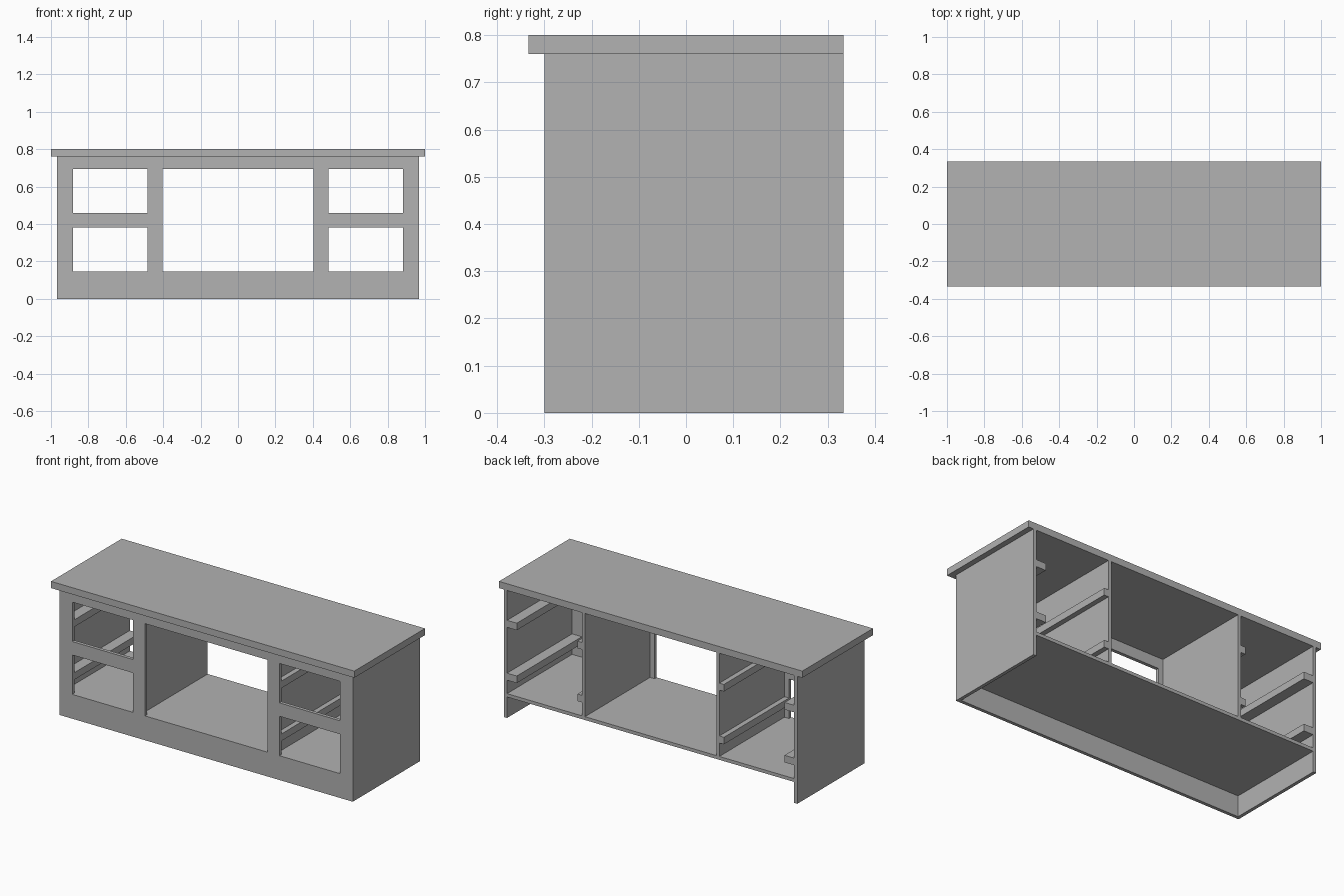
import bpy, bmesh

if "Cube" in bpy.data.objects:
    bpy.data.objects.remove(bpy.data.objects["Cube"])

# One plain grey for the whole desk
grey = bpy.data.materials.new("plain_grey")
grey.diffuse_color = (0.445, 0.445, 0.445, 1)
grey.use_nodes = True
grey.node_tree.nodes["Principled BSDF"].inputs["Base Color"].default_value = grey.diffuse_color

T = 0.02                       # board thickness
FRONT, BACK = -0.30, 0.333     # body depth
SIDE, TOP = 0.967, 0.76        # body half width and height
INNER_FRONT = FRONT + T


def finish(name, bm):
    bmesh.ops.recalc_face_normals(bm, faces=bm.faces)
    mesh = bpy.data.meshes.new(name)
    bm.to_mesh(mesh)
    bm.free()
    mesh.materials.append(grey)
    obj = bpy.data.objects.new(name, mesh)
    bpy.context.collection.objects.link(obj)
    return obj


def box(name, x, y, z):
    """Box from (low, high) ranges on each axis."""
    bm = bmesh.new()
    bmesh.ops.create_cube(bm, size=1)
    for v in bm.verts:
        v.co = [r[0] if c < 0 else r[1] for c, r in zip(v.co, (x, y, z))]
    return finish(name, bm)


# Table top, overhanging the front and sides
box("table_top", (-1, 1), (-0.333, BACK), (TOP, 0.80))

# Front frame: a grid of cells with the drawer and knee openings left out
xs = [-SIDE, -0.883, -0.483, -0.403, 0.403, 0.483, 0.883, SIDE]
zs = [0, 0.145, 0.38, 0.46, 0.695, TOP]
openings = {(1, 1), (1, 3), (5, 1), (5, 3), (3, 1), (3, 2), (3, 3)}
bm = bmesh.new()
grid = [[bm.verts.new((x, FRONT, z)) for z in zs] for x in xs]
for i in range(len(xs) - 1):
    for j in range(len(zs) - 1):
        if (i, j) not in openings:
            bm.faces.new((grid[i][j], grid[i + 1][j],
                          grid[i + 1][j + 1], grid[i][j + 1]))
ext = bmesh.ops.extrude_face_region(bm, geom=bm.faces[:], use_keep_orig=True)
for v in ext["geom"]:
    if isinstance(v, bmesh.types.BMVert):
        v.co.y = INNER_FRONT
finish("front_frame", bm)

# Floor board
box("floor_board", (-SIDE + T, SIDE - T), (INNER_FRONT, BACK), (0.125, 0.145))

# Mirrored boards and drawer runners
for s, side in ((-1, "left"), (1, "right")):
    def span(a, b):
        return tuple(sorted((s * a, s * b)))

    depth = (INNER_FRONT, BACK)
    box(f"{side}_side_panel", span(SIDE - T, SIDE), depth, (0, TOP))
    box(f"{side}_divider", span(0.433, 0.453), depth, (0.145, TOP))
    for level, z in (("lower", 0.225), ("upper", 0.54)):
        box(f"{side}_{level}_outer_runner", span(0.883, SIDE - T), depth, (z, z + 0.042))
        box(f"{side}_{level}_inner_runner", span(0.453, 0.483), depth, (z, z + 0.042))
